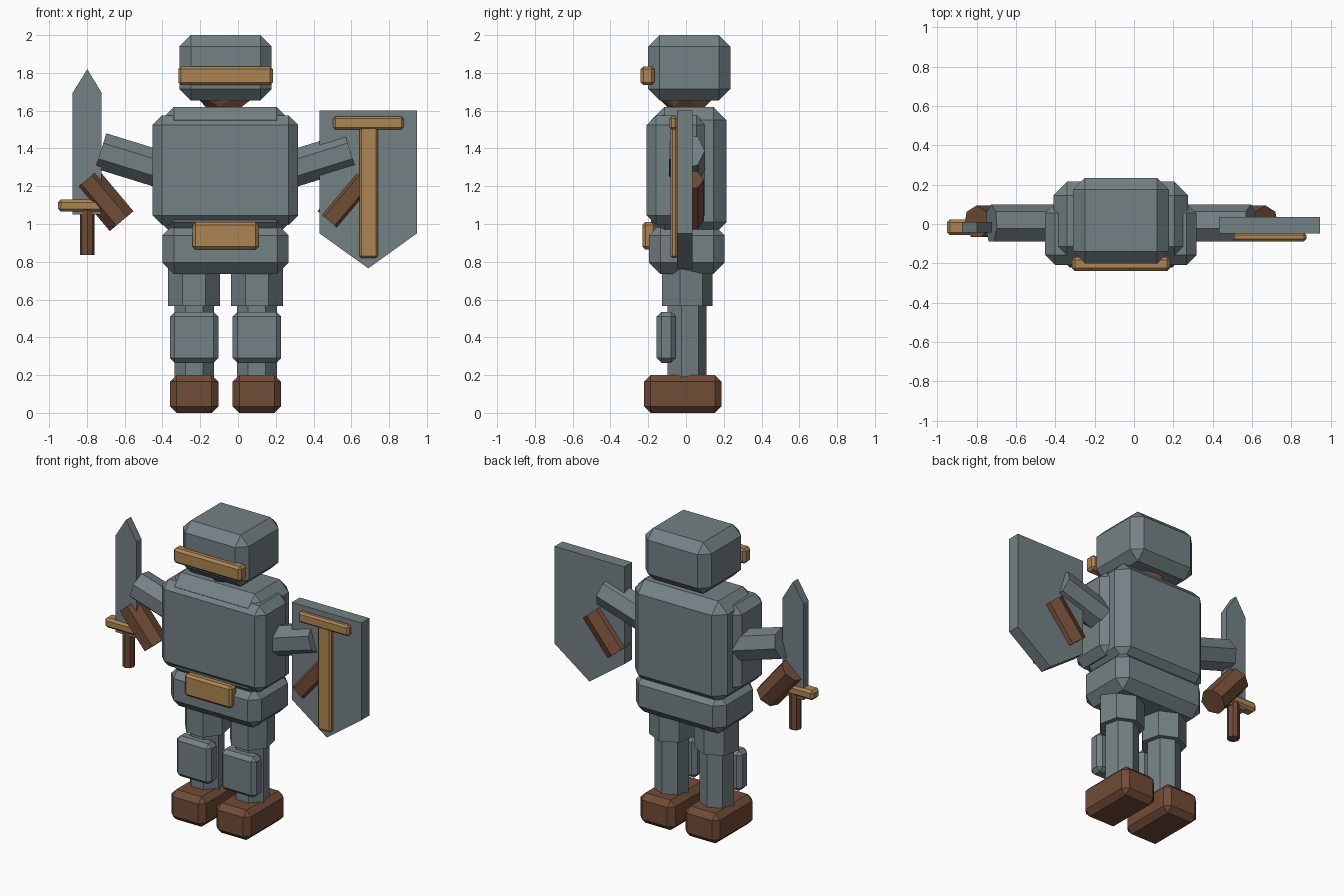
import bpy, bmesh, math
from mathutils import Vector

if "Cube" in bpy.data.objects:
    bpy.data.objects.remove(bpy.data.objects["Cube"])

CX = -0.066  # body centre line


def material(name, rgb):
    m = bpy.data.materials.new(name)
    m.diffuse_color = (*rgb, 1)
    m.use_nodes = True
    m.node_tree.nodes["Principled BSDF"].inputs["Base Color"].default_value = m.diffuse_color
    return m


STEEL = material("steel", (0.175, 0.22, 0.235))
BRASS = material("brass", (0.42, 0.235, 0.085))
LEATHER = material("brown leather", (0.165, 0.072, 0.037))
SKIN = material("skin", (0.36, 0.165, 0.10))


def finish(name, bm, mat, bevel=0):
    bmesh.ops.recalc_face_normals(bm, faces=bm.faces)
    if bevel:
        bmesh.ops.bevel(bm, geom=bm.edges[:], offset=bevel, segments=1,
                        affect='EDGES', profile=0.5)
    me = bpy.data.meshes.new(name)
    bm.to_mesh(me)
    bm.free()
    me.materials.append(mat)
    ob = bpy.data.objects.new(name, me)
    bpy.context.collection.objects.link(ob)
    return ob


def box(name, x, y, z, mat, bevel=0):
    """Chamfered box from (min, max) ranges."""
    bm = bmesh.new()
    bmesh.ops.create_cube(bm, size=1)
    for v in bm.verts:
        v.co = Vector([(r[0] + r[1]) / 2 + c * (r[1] - r[0])
                       for r, c in zip((x, y, z), v.co)])
    return finish(name, bm, mat, bevel)


def limb(name, p, q, r, mat, sides=7):
    """Faceted prism from p to q with one corner pointing backwards."""
    p, q = Vector(p), Vector(q)
    u = Vector((0, 1, 0))
    w = (q - p).normalized().cross(u)
    bm = bmesh.new()
    angles = [math.tau * i / sides for i in range(sides)]
    rings = [[bm.verts.new(c + r * (math.cos(a) * u + math.sin(a) * w))
              for a in angles] for c in (p, q)]
    bm.faces.new(rings[0])
    bm.faces.new(rings[1])
    for i in range(sides):
        j = (i + 1) % sides
        bm.faces.new((rings[0][i], rings[0][j], rings[1][j], rings[1][i]))
    return finish(name, bm, mat)


def plate(name, outline, y0, y1, mat):
    """Flat x/z outline extruded along y."""
    bm = bmesh.new()
    f = bm.faces.new([bm.verts.new((x, y0, z)) for x, z in outline])
    ext = bmesh.ops.extrude_face_region(bm, geom=[f])["geom"]
    for v in ext:
        if isinstance(v, bmesh.types.BMVert):
            v.co.y = y1
    return finish(name, bm, mat)


# Head and helmet
bm = bmesh.new()
bmesh.ops.create_icosphere(bm, subdivisions=2, radius=0.2)
bmesh.ops.translate(bm, verts=bm.verts, vec=(CX, 0, 1.79))
finish("head", bm, SKIN)
box("helmet", (-0.31, 0.178), (-0.2, 0.235), (1.655, 2.0), STEEL, 0.06)
box("visor_band", (-0.316, 0.184), (-0.24, -0.168), (1.735, 1.835), BRASS, 0.015)

# Torso
box("torso", (-0.41, 0.275), (-0.185, 0.215), (0.94, 1.62), STEEL, 0.07)
box("breastplate", (-0.452, 0.318), (-0.208, 0.105), (0.995, 1.575), STEEL, 0.05)
box("hips", (-0.4, 0.268), (-0.195, 0.205), (0.735, 1.0), STEEL, 0.06)
box("belt_buckle", (-0.24, 0.108), (-0.23, -0.16), (0.865, 1.01), BRASS, 0.015)

# Limbs, mirrored about the centre line
for side, s in (("left", 1), ("right", -1)):
    x = CX + s * 0.166
    limb(side + "_thigh", (x, 0, 0.565), (x, 0, 0.85), 0.141, STEEL)
    limb(side + "_shin", (x, 0, 0.15), (x, 0, 0.62), 0.108, STEEL)
    box(side + "_knee_guard", (x - 0.128, x + 0.128), (-0.155, -0.055),
        (0.265, 0.535), STEEL, 0.025)
    box(side + "_boot", (x - 0.128, x + 0.128), (-0.222, 0.188),
        (0, 0.2), LEATHER, 0.035)
    limb(side + "_upper_arm", (CX + s * 0.25, 0, 1.26),
         (CX + s * 0.66, 0, 1.387), 0.1, STEEL)
    limb(side + "_gauntlet", (CX + s * 0.735, 0.01, 1.235),
         (CX + s * 0.55, 0.01, 1.015), 0.084, LEATHER)

# Sword
plate("sword_blade", [(-0.875, 1.05), (-0.722, 1.05), (-0.722, 1.695),
                      (-0.798, 1.82), (-0.875, 1.695)], -0.043, 0.01, STEEL)
box("sword_guard", (-0.952, -0.645), (-0.057, 0.023), (1.065, 1.13), BRASS, 0.015)
limb("sword_grip", (-0.798, -0.015, 0.835), (-0.798, -0.015, 1.09), 0.039, LEATHER, 8)

# Shield with raised brass bars
plate("shield", [(0.432, 0.95), (0.69, 0.765), (0.947, 0.95),
                 (0.947, 1.6), (0.432, 1.6)], -0.048, 0.035, STEEL)
box("shield_upright", (0.643, 0.74), (-0.082, -0.045), (0.82, 1.535), BRASS, 0.01)
box("shield_crossbar", (0.503, 0.877), (-0.088, -0.045), (1.5, 1.57), BRASS, 0.012)
